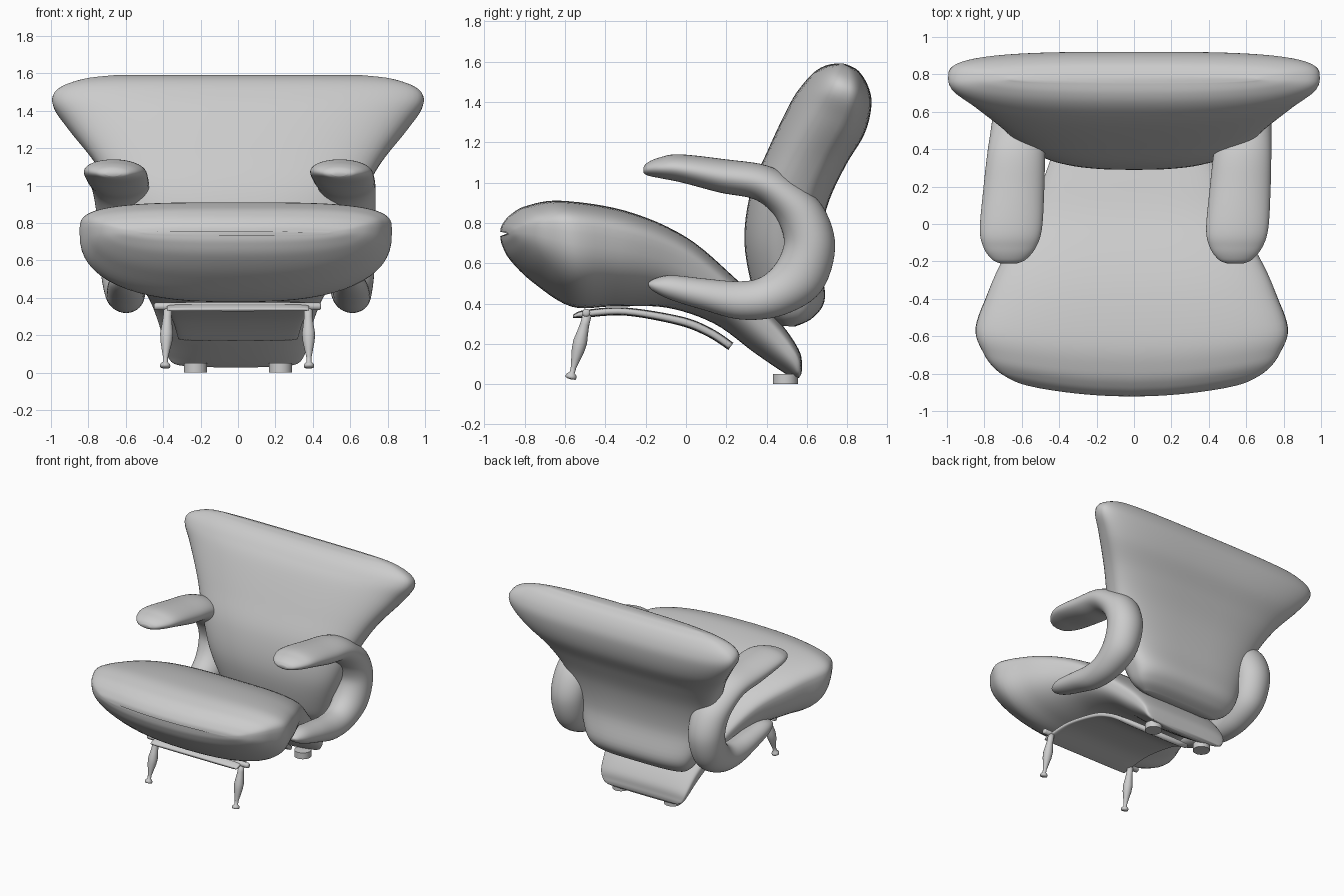
import bpy, bmesh, math
from mathutils import Vector

if "Cube" in bpy.data.objects:
    bpy.data.objects.remove(bpy.data.objects["Cube"], do_unlink=True)

grey = bpy.data.materials.new("soft_grey")
grey.use_nodes = True
grey.diffuse_color = (0.6, 0.6, 0.6, 1)
grey.node_tree.nodes["Principled BSDF"].inputs["Base Color"].default_value = (0.6, 0.6, 0.6, 1)


def spow(v, e):
    return math.copysign(abs(v) ** e, v)


def spline(rows, steps):
    """Catmull-Rom interpolation through tuples of numbers."""
    out = []
    for i in range(len(rows) - 1):
        a, b, c, d = (rows[min(max(i + k, 0), len(rows) - 1)] for k in (-1, 0, 1, 2))
        for s in range(steps):
            t = s / steps
            out.append([0.5 * (2 * q + (r - p) * t + (2 * p - 5 * q + 4 * r - u) * t * t
                               + (3 * q - p - 3 * r + u) * t ** 3)
                        for p, q, r, u in zip(a, b, c, d)])
    out.append(list(rows[-1]))
    return out


def skin(name, rings):
    """Joins rings of points into a closed smooth surface."""
    bm = bmesh.new()
    loops = [[bm.verts.new(p) for p in ring] for ring in rings]
    n = len(loops[0])
    for a, b in zip(loops, loops[1:]):
        for i in range(n):
            j = (i + 1) % n
            bm.faces.new((a[i], a[j], b[j], b[i]))
    bm.faces.new(loops[0][::-1])
    bm.faces.new(loops[-1])
    bmesh.ops.recalc_face_normals(bm, faces=bm.faces)
    mesh = bpy.data.meshes.new(name)
    bm.to_mesh(mesh)
    bm.free()
    mesh.shade_smooth()
    mesh.materials.append(grey)
    obj = bpy.data.objects.new(name, mesh)
    bpy.context.collection.objects.link(obj)
    return obj


def loft(name, stations, wide=0.5, powers=(1, 1), place=lambda x, y, z: (x, y, z), count=48):
    """Stations: one side y, z, other side y, z, half width."""
    rings = []
    for y1, z1, y2, z2, w in spline(stations, 6):
        ring = []
        for k in range(count):
            a = math.tau * k / count
            power = powers[0] if math.sin(a) > 0 else powers[1]
            s = spow(math.sin(a), power)
            v = wide + s * ((1 - wide) if s > 0 else wide)
            ring.append(place(w * spow(math.cos(a), power),
                              y2 + (y1 - y2) * v, z2 + (z1 - z2) * v))
        rings.append(ring)
    return skin(name, rings)


# Seat: wide rolled front, narrowing to a low tail
seat_stations = [
    (-.922, .755, -.922, .735, .50), (-.913, .79, -.913, .69, .62), (-.872, .84, -.872, .615, .72),
    (-.79, .885, -.76, .505, .79), (-.62, .91, -.57, .385, .835), (-.30, .86, -.36, .385, .75),
    (0, .73, -.10, .38, .60), (.25, .52, .14, .30, .48), (.455, .32, .34, .155, .41),
    (.56, .17, .48, .06, .38), (.575, .085, .535, .03, .35), (.572, .05, .56, .03, .31)]


def bow_front(x, y, z):
    weight = min(max((-y - .4) / .5, 0), 1)
    return x - .012, y + .18 * x * x * weight, z


loft("seat", seat_stations, .70, (.58, .78), bow_front, 64)

# Backrest: flares to a thick wide top roll
back_stations = [
    (.47, .29, .54, .285, .32), (.40, .34, .63, .33, .41), (.34, .44, .69, .43, .47),
    (.29, .70, .66, .65, .56), (.32, .95, .70, .88, .65), (.41, 1.17, .79, 1.08, .76),
    (.52, 1.40, .885, 1.24, .905), (.59, 1.50, .92, 1.38, .99), (.645, 1.555, .905, 1.475, .965),
    (.70, 1.583, .855, 1.555, .83), (.755, 1.592, .79, 1.589, .66)]
loft("backrest", back_stations, .45, (.78, .62), count=64)

# Arms: padded C loops, slightly skewed together at the top
arm_stations = [
    (-.212, 1.075, -.212, 1.05, .04), (-.19, 1.10, -.19, 1.035, .09), (-.13, 1.125, -.12, 1.02, .14),
    (-.03, 1.14, -.02, 1.0, .166), (.20, 1.115, .17, .95, .163), (.40, 1.085, .33, .92, .155),
    (.54, 1.01, .42, .86, .147), (.68, .88, .47, .78, .14), (.74, .68, .485, .69, .135),
    (.67, .46, .44, .59, .125), (.49, .345, .36, .525, .11), (.28, .32, .25, .51, .10),
    (.08, .37, .08, .525, .093), (-.08, .42, -.07, .54, .078), (-.16, .46, -.15, .525, .05),
    (-.185, .485, -.185, .505, .02)]
for label, side in (("left", 1), ("right", -1)):
    def place_arm(x, y, z, side=side):
        skew = (z - .45) / .6 * (.06 * y - .05)
        return side * (x + .605) + skew, y, z
    loft(label + "_arm", arm_stations, place=place_arm)

# Curved support plate under the seat
plate_stations = [
    (-.56, .345, -.56, .328, .38), (-.50, .368, -.50, .33, .38), (-.30, .38, -.30, .34, .375),
    (-.02, .335, -.04, .293, .36), (.13, .275, .105, .237, .34), (.235, .205, .21, .17, .32)]
loft("support_plate", plate_stations, powers=(.4, .4))


def turned(name, start, end, profile):
    """Round part turned about the line from start to end."""
    start, end = Vector(start), Vector(end)
    turn = (end - start).to_track_quat('Z', 'Y')
    rings = []
    for t, r in profile:
        centre = start.lerp(end, t)
        rings.append([centre + turn @ Vector((r * math.cos(math.tau * k / 24),
                                              r * math.sin(math.tau * k / 24), 0))
                      for k in range(24)])
    return skin(name, rings)


# Front cross bar
turned("front_bar", (-.45, -.495, .354), (.445, -.495, .354),
       [(0, .008), (.004, .017), (.012, .02), (.988, .02), (.996, .017), (1, .008)])

# Slender turned front legs and rear pads
leg_profile = [(0, .012), (.01, .026), (.04, .028), (.07, .024), (.10, .013), (.18, .014),
               (.30, .022), (.45, .032), (.58, .035), (.72, .028), (.85, .023), (1, .022)]
for label, side in (("left", 1), ("right", -1)):
    turned(label + "_front_leg", (side * .385 - .005, -.573, .025),
           (side * .375, -.49, .345), leg_profile)
    bpy.ops.mesh.primitive_cylinder_add(vertices=32, radius=.062, depth=.05,
                                        location=(side * .227, .493, .025))
    pad = bpy.context.object
    pad.name = label + "_rear_pad"
    pad.data.materials.append(grey)
    bpy.ops.object.shade_smooth_by_angle()
